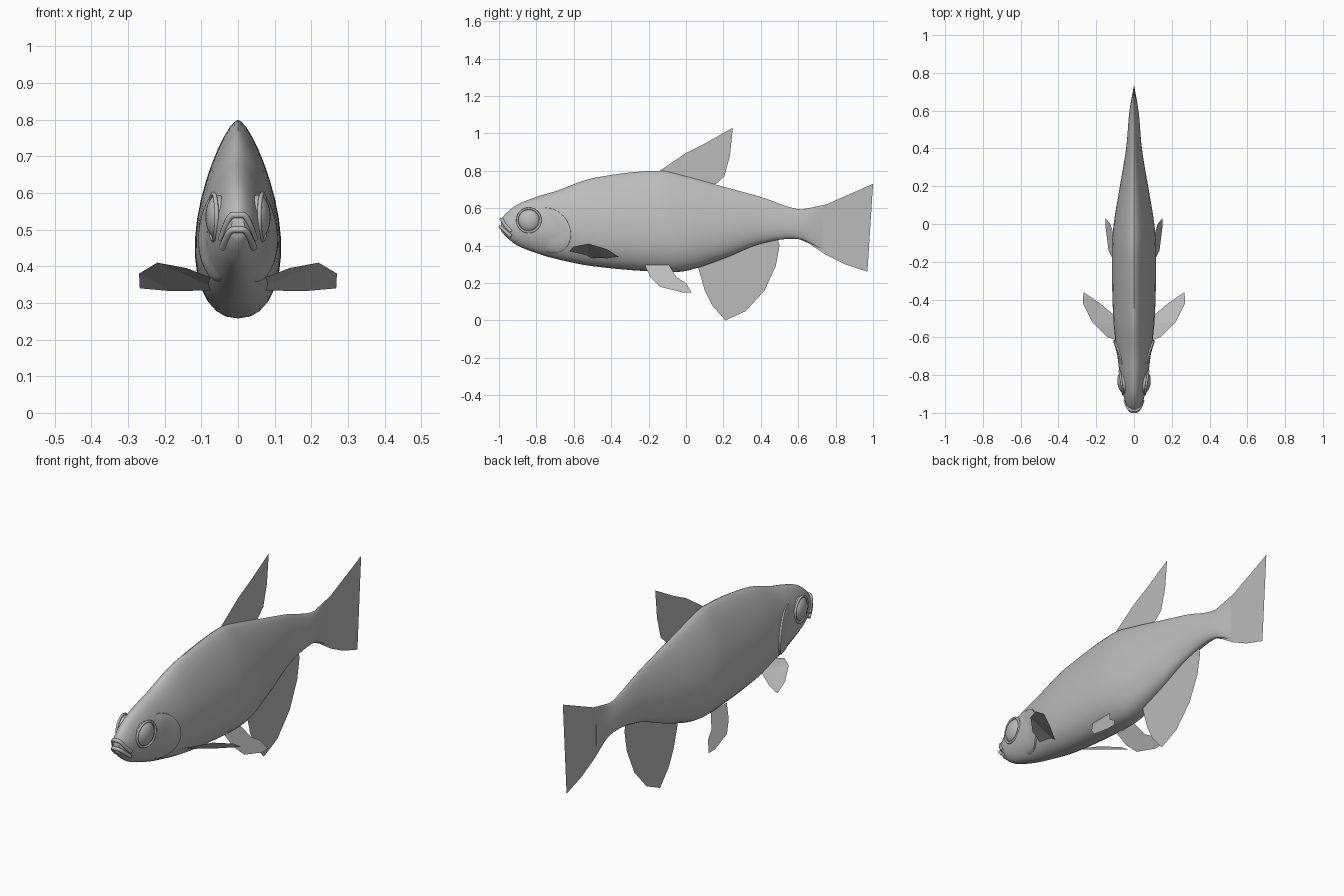
import bpy
import bmesh
import math
from mathutils import Vector

default_cube = bpy.data.objects.get("Cube")
if default_cube:
    bpy.data.objects.remove(default_cube, do_unlink=True)

# One plain grey for the whole fish
GREY = (0.5, 0.5, 0.5, 1)
grey = bpy.data.materials.new("plain grey")
grey.use_nodes = True
grey.diffuse_color = GREY
grey.node_tree.nodes["Principled BSDF"].inputs["Base Color"].default_value = GREY

# Body stations: y, bottom z, top z, half width, roundness of the head
STATIONS = [
    (-0.99, 0.48, 0.54, 0.018, 1),
    (-0.96, 0.445, 0.575, 0.04, 1),
    (-0.9, 0.4, 0.62, 0.058, 1),
    (-0.8, 0.36, 0.66, 0.075, 1),
    (-0.7, 0.33, 0.69, 0.088, 0.8),
    (-0.5, 0.29, 0.76, 0.11, 0.2),
    (-0.15, 0.26, 0.80, 0.118, 0),
    (0, 0.265, 0.77, 0.108, 0),
    (0.2, 0.33, 0.715, 0.075, 0),
    (0.4, 0.41, 0.66, 0.042, 0),
    (0.6, 0.435, 0.595, 0.024, 0),
    (0.73, 0.38, 0.61, 0.001, 0),
]


def finish(obj, smooth=False):
    obj.data.materials.append(grey)
    if smooth:
        bpy.ops.object.select_all(action="DESELECT")
        obj.select_set(True)
        bpy.context.view_layer.objects.active = obj
        bpy.ops.object.shade_smooth_by_angle(angle=math.radians(50))
    return obj


def mesh_object(name, bm, smooth=False):
    mesh = bpy.data.meshes.new(name)
    bm.to_mesh(mesh)
    bm.free()
    obj = bpy.data.objects.new(name, mesh)
    bpy.context.collection.objects.link(obj)
    return finish(obj, smooth)


def station(y):
    """Smoothly interpolated body measurements at y."""
    i = 0
    while i < len(STATIONS) - 2 and y > STATIONS[i + 1][0]:
        i += 1
    p = STATIONS[max(i - 1, 0)]
    q, r = STATIONS[i], STATIONS[i + 1]
    s = STATIONS[min(i + 2, len(STATIONS) - 1)]
    span = r[0] - q[0]
    u = min(max((y - q[0]) / span, 0), 1)
    out = []
    for k in range(1, 5):
        m = (r[k] - p[k]) / (r[0] - p[0]) * span
        n = (s[k] - q[k]) / (s[0] - q[0]) * span
        out.append(q[k] + m * u + (3 * (r[k] - q[k]) - 2 * m - n) * u**2
                   + (2 * (q[k] - r[k]) + m + n) * u**3)
    return out


def half_width(y, z):
    bottom, top, width, head = station(y)
    t = min(max((z - bottom) / (top - bottom), 0), 1)
    wave = max(math.sin(math.pi * t ** (0.66 + 0.2 * head)), 0)
    return width * wave ** (0.65 - 0.12 * head)


# Body: lofted rings
def build_body():
    bm = bmesh.new()
    rings, side = [], 16
    count = 72
    for j in range(count + 1):
        y = STATIONS[0][0] + (STATIONS[-1][0] - STATIONS[0][0]) * (j / count) ** 1.2
        bottom, top, _, _ = station(y)
        heights = [bottom + (top - bottom) * (1 - math.cos(math.pi * i / side)) / 2
                   for i in range(side + 1)]
        ring = [bm.verts.new((half_width(y, z) if 0 < i < side else 0, y, z))
                for i, z in enumerate(heights)]
        ring += [bm.verts.new((-v.co.x, y, v.co.z)) for v in reversed(ring[1:-1])]
        rings.append(ring)
    for a, b in zip(rings, rings[1:]):
        for i in range(len(a)):
            k = (i + 1) % len(a)
            bm.faces.new((a[i], a[k], b[k], b[i]))
    bm.faces.new(rings[0])
    bm.faces.new(rings[-1])
    bmesh.ops.recalc_face_normals(bm, faces=bm.faces)
    mesh_object("body", bm, True)


# Gill cover: raised flap hugging the side of the head
def build_gill_cover(name, sign):
    bm = bmesh.new()
    rows = []
    for r, lift in ((0.1, -0.004), (0.4, 0), (0.7, 0.006), (0.9, 0.011), (1, 0.01), (1.01, -0.01)):
        row = []
        for i in range(17):
            a = math.radians(-100 + 200 * i / 16)
            y = -0.73 + 0.115 * r * math.cos(a)
            z = 0.48 + 0.12 * r * math.sin(a) - 0.02 * r * math.cos(a)
            edge = math.sin(math.pi * i / 16) ** 0.5 if 0 < i < 16 else 0
            row.append(bm.verts.new((sign * (half_width(y, z) + lift * edge), y, z)))
        rows.append(row)
    for a, b in zip(rows, rows[1:]):
        for i in range(16):
            quad = (a[i], b[i], b[i + 1], a[i + 1])
            bm.faces.new(quad if sign > 0 else quad[::-1])
    mesh_object(name, bm, True)


# Flat fins
def build_fin(name, points):
    bm = bmesh.new()
    bm.faces.new([bm.verts.new(p) for p in points])
    bmesh.ops.triangulate(bm, faces=bm.faces)
    mesh_object(name, bm)


# Lips: round tubes bent around the snout
def build_lip(name, points, radius):
    curve = bpy.data.curves.new(name, "CURVE")
    curve.dimensions = "3D"
    curve.bevel_depth = radius
    curve.bevel_resolution = 3
    curve.use_fill_caps = True
    full = points + [(-x, y, z) for x, y, z in reversed(points[:-1])]
    spline = curve.splines.new("NURBS")
    spline.points.add(len(full) - 1)
    for point, co in zip(spline.points, full):
        point.co = (*co, 1)
    spline.use_endpoint_u = True
    spline.order_u = 3
    obj = bpy.data.objects.new(name, curve)
    bpy.context.collection.objects.link(obj)
    finish(obj)


build_body()
build_lip("upper_lip", [(0.046, -0.935, 0.475), (0.036, -0.965, 0.505), (0.02, -0.985, 0.54), (0, -0.988, 0.54)], 0.009)
build_lip("lower_lip", [(0.044, -0.935, 0.45), (0.034, -0.965, 0.475), (0.02, -0.99, 0.5), (0, -0.994, 0.5)], 0.009)

PECTORAL = [(0.05, -0.63, 0.36), (0.14, -0.6, 0.395), (0.22, -0.52, 0.41), (0.27, -0.42, 0.38),
            (0.268, -0.36, 0.34), (0.18, -0.42, 0.332), (0.05, -0.53, 0.335)]
PELVIC = [(-0.22, 0.295), (-0.19, 0.23), (-0.14, 0.18), (-0.02, 0.15),
          (0.03, 0.15), (0, 0.2), (-0.05, 0.23), (-0.09, 0.295)]

for side, sign in (("left", 1), ("right", -1)):
    build_gill_cover(side + "_gill_cover", sign)
    build_fin(side + "_pectoral_fin", [(sign * x, y, z) for x, y, z in PECTORAL])
    build_fin(side + "_pelvic_fin", [(sign * (0.15 - (z - 0.15) / 2), y, z) for y, z in PELVIC])

    # Eye and socket rim, turned slightly forward
    place = Vector((sign * 0.055, -0.84, 0.535))
    turn = -sign * math.radians(8)
    bpy.ops.mesh.primitive_uv_sphere_add(segments=24, ring_count=16, radius=0.06, location=place, rotation=(0, 0, turn))
    eye = bpy.context.object
    eye.name = side + "_eye"
    eye.scale.x = 0.55
    finish(eye, True)
    bpy.ops.mesh.primitive_torus_add(major_segments=32, minor_segments=8, major_radius=0.063, minor_radius=0.006,
                                     location=place + Vector((sign * 0.012, 0, 0)),
                                     rotation=(0, math.pi / 2, turn))
    rim = bpy.context.object
    rim.name = side + "_eye_socket"
    finish(rim, True)

# Fins on the centre line, as y and z outlines
FINS = {
    "dorsal_fin": [(-0.14, 0.8), (0, 0.895), (0.1, 0.945), (0.25, 1.03), (0.235, 0.88),
                   (0.205, 0.77), (0.16, 0.73), (0.08, 0.715)],
    "anal_fin": [(0.06, 0.3), (0.1, 0.16), (0.14, 0.08), (0.21, 0), (0.32, 0.05),
                 (0.42, 0.16), (0.48, 0.29), (0.5, 0.4), (0.49, 0.44), (0.3, 0.39)],
    "tail_fin": [(0.62, 0.593), (0.75, 0.62), (0.87, 0.67), (1, 0.73), (0.95, 0.61), (0.9, 0.565),
                 (0.87, 0.5), (0.9, 0.43), (0.94, 0.37), (0.97, 0.26), (0.85, 0.3), (0.75, 0.35),
                 (0.66, 0.41), (0.6, 0.437)],
}
for name, outline in FINS.items():
    build_fin(name, [(0, y, z) for y, z in outline])
